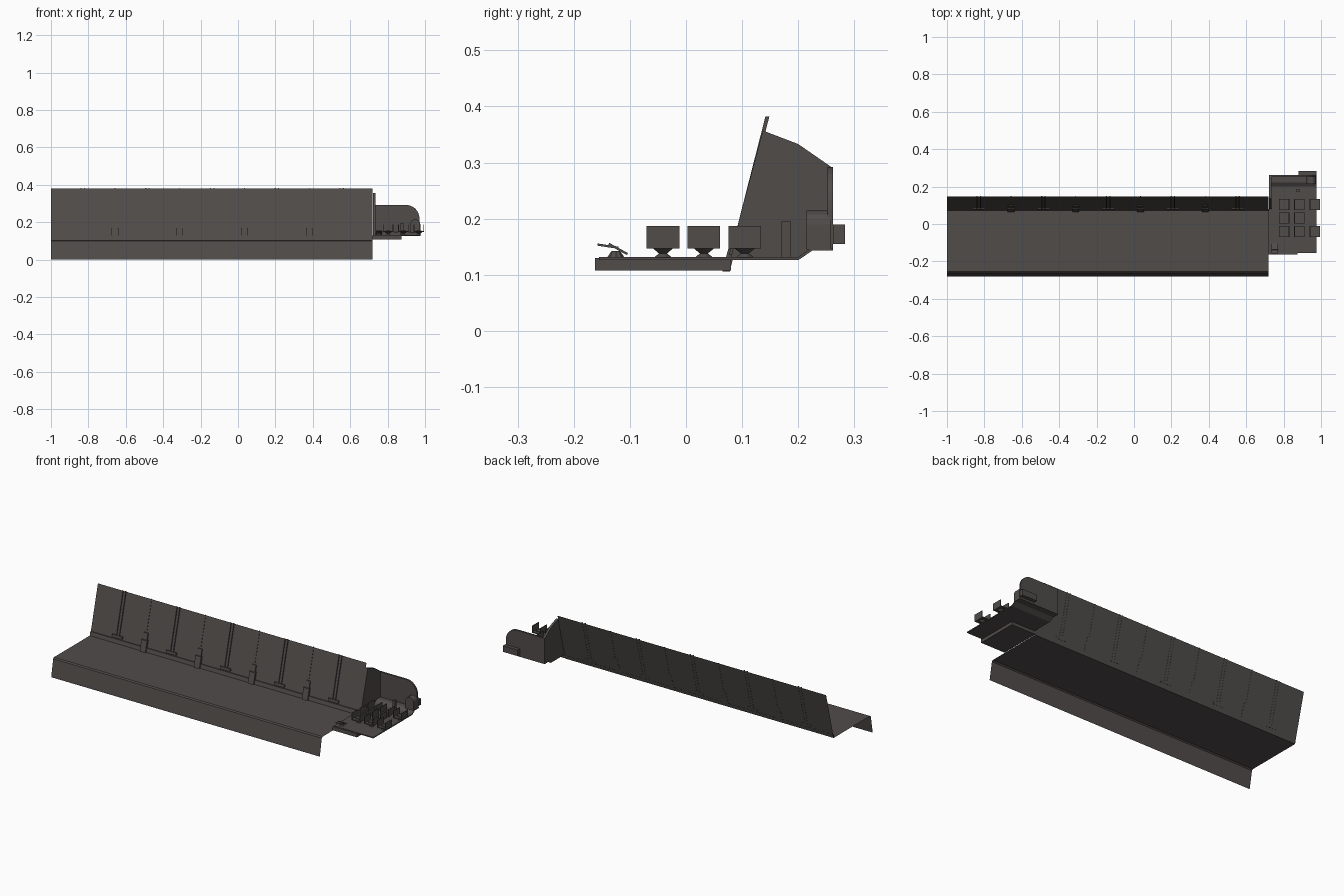
import bpy, bmesh, math
from mathutils import Matrix, Vector

if "Cube" in bpy.data.objects:
    bpy.data.objects.remove(bpy.data.objects["Cube"])


def material(name, rgb):
    m = bpy.data.materials.new(name)
    m.use_nodes = True
    m.diffuse_color = (*rgb, 1)
    m.node_tree.nodes["Principled BSDF"].inputs["Base Color"].default_value = (*rgb, 1)
    return m


GREY = material("dark warm grey", (0.08, 0.072, 0.068))


def finish(name, bm):
    me = bpy.data.meshes.new(name)
    bm.to_mesh(me)
    bm.free()
    me.materials.append(GREY)
    ob = bpy.data.objects.new(name, me)
    bpy.context.collection.objects.link(ob)
    return ob


def add_box(bm, x0, x1, y0, y1, z0, z1):
    size = Matrix.Diagonal((x1 - x0, y1 - y0, z1 - z0, 1))
    place = Matrix.Translation(((x0 + x1) / 2, (y0 + y1) / 2, (z0 + z1) / 2))
    bmesh.ops.create_cube(bm, size=1, matrix=place @ size)


def box(name, *bounds):
    bm = bmesh.new()
    add_box(bm, *bounds)
    return finish(name, bm)


def prism(name, outline, axis, a, b):
    """Extrude a 2D outline along x (outline in y,z) or y (outline in x,z)."""
    bm = bmesh.new()
    put = (lambda p, t: (t, *p)) if axis == "x" else (lambda p, t: (p[0], t, p[1]))
    face = bm.faces.new([bm.verts.new(put(p, a)) for p in outline])
    ext = bmesh.ops.extrude_face_region(bm, geom=[face])
    shift = Vector(put((0, 0), b - a))
    bmesh.ops.translate(bm, vec=shift, verts=[v for v in ext["geom"] if isinstance(v, bmesh.types.BMVert)])
    bmesh.ops.recalc_face_normals(bm, faces=bm.faces)
    return finish(name, bm)


LEFT, RIGHT = -1.0, 0.72
FOOT, TOP = Vector((0, 0.077, 0.106)), Vector((0, 0.147, 0.38))
SLOPE = (TOP - FOOT) / (TOP.z - FOOT.z)


def wall_y(z):
    return FOOT.y + SLOPE.y * (z - FOOT.z)


# Main thin sheet: hanging apron, walkway and leaning wall
bm = bmesh.new()
rows = []
for y, z in [(-0.28, 0), (-0.278, 0.012), (-0.262, 0.1), (-0.255, 0.106), (FOOT.y, FOOT.z), (TOP.y, TOP.z)]:
    rows.append([bm.verts.new((x, y, z)) for x in (LEFT, RIGHT)])
for a, b in zip(rows, rows[1:]):
    bm.faces.new((a[0], a[1], b[1], b[0]))
finish("walkway_and_wall", bm)


# Leaning strips fixed on the wall
def wall_strip(bm, x0, x1, z0, z1, depth):
    corners = []
    for z in (z0, z1):
        y = wall_y(z)
        corners += [(y - depth, z), (y + 0.001, z)]
    a, b, c, d = corners
    ends = [[bm.verts.new((x, *p)) for p in (a, b, d, c)] for x in (x0, x1)]
    bm.faces.new(ends[0])
    bm.faces.new(ends[1][::-1])
    for i in range(4):
        j = (i + 1) % 4
        bm.faces.new((ends[0][j], ends[0][i], ends[1][i], ends[1][j]))


pillars, feet, seams = bmesh.new(), bmesh.new(), bmesh.new()
for i in range(10):
    x = -0.83 + i * 0.173
    if i % 2 == 0:
        for dx in (-0.009, 0.009):
            wall_strip(pillars, x + dx - 0.003, x + dx + 0.003, 0.145, 0.382, 0.006)
        wall_strip(pillars, x - 0.033, x + 0.033, 0.135, 0.148, 0.008)
    elif x + 0.02 < RIGHT:
        wall_strip(feet, x - 0.018, x + 0.018, 0.106, 0.168, 0.012)
        wall_strip(feet, x - 0.013, x + 0.013, 0.168, 0.205, 0.006)
        wall_strip(seams, x - 0.002, x + 0.002, 0.205, 0.382, 0.002)
for name, bm in (("wall_pillars", pillars), ("wall_feet", feet), ("wall_seams", seams)):
    bmesh.ops.recalc_face_normals(bm, faces=bm.faces)
    finish(name, bm)

bm = bmesh.new()
wall_strip(bm, LEFT, RIGHT, 0.106, 0.128, 0.005)
bmesh.ops.recalc_face_normals(bm, faces=bm.faces)
finish("wall_skirting", bm)

# Raised annex floor beside the wall
box("annex_base", 0.72, 0.875, -0.162, 0.08, 0.108, 0.13)
prism("annex_floor", [(-0.155, 0.126), (0.2, 0.126), (0.225, 0.143), (0.262, 0.143),
                      (0.262, 0.147), (0.223, 0.147), (0.2, 0.132), (-0.155, 0.132)], "x", 0.725, 0.975)

# Tall side panel at the end of the wall
prism("side_panel", [(0.08, 0.13), (0.095, 0.2), (0.137, 0.357), (0.2, 0.333), (0.262, 0.29),
                     (0.262, 0.143), (0.225, 0.143), (0.2, 0.13)], "x", 0.722, 0.735)

# Rear screen with a rounded outer corner
arc = [(0.9 + 0.07 * math.sin(t), 0.22 + 0.072 * math.cos(t))
       for t in (k * math.pi / 16 for k in range(9))]
prism("rear_screen", [(0.73, 0.143), (0.73, 0.292), *arc, (0.97, 0.143)], "y", 0.252, 0.262)

# Arched booth at the outer end of the screen
booth = [(0.948 + 0.026 * math.cos(t), 0.19 + 0.025 * math.sin(t))
         for t in (k * math.pi / 8 for k in range(9))]
prism("arched_booth", [(0.974, 0.145), *booth, (0.922, 0.145)], "y", 0.215, 0.258)
box("rear_cabinet", 0.88, 0.975, 0.262, 0.283, 0.155, 0.19)
box("floor_post", 0.87, 0.885, 0.17, 0.187, 0.13, 0.195)

# Swivel chairs: flared pedestal, seat and two upright panels
for cx in (0.803, 0.884, 0.967):
    for cy in (-0.041, 0.032, 0.105):
        if cx > 0.95 and 0 < cy < 0.1:
            continue
        bm = bmesh.new()
        for r1, r2, z, h in ((0.016, 0.007, 0.1345, 0.007), (0.007, 0.018, 0.1425, 0.009)):
            bmesh.ops.create_cone(bm, cap_ends=True, segments=10, radius1=r1, radius2=r2, depth=h,
                                  matrix=Matrix.Translation((cx, cy, z)))
        add_box(bm, cx - 0.028, cx + 0.028, cy - 0.029, cy + 0.029, 0.147, 0.153)
        for s in (-1, 1):
            px = cx + s * 0.026
            add_box(bm, px - 0.002, px + 0.002, cy - 0.029, cy + 0.029, 0.153, 0.187)
        add_box(bm, cx - 0.013, cx + 0.013, cy - 0.013, cy + 0.013, 0.153, 0.157)
        finish("swivel_chair", bm)

# Small tilted instrument at the front corner
bm = bmesh.new()
bmesh.ops.create_cone(bm, cap_ends=True, segments=8, radius1=0.016, radius2=0.008, depth=0.012,
                      matrix=Matrix.Translation((0.752, -0.125, 0.136)))
for dy, dz, tilt in ((-0.012, 0.151, -0.15), (0.006, 0.146, -0.5)):
    m = (Matrix.Translation((0.752, -0.127 + dy, dz)) @ Matrix.Rotation(tilt, 4, "X")
         @ Matrix.Diagonal((0.035, 0.038, 0.004, 1)))
    bmesh.ops.create_cube(bm, size=1, matrix=m)
finish("corner_instrument", bm)
